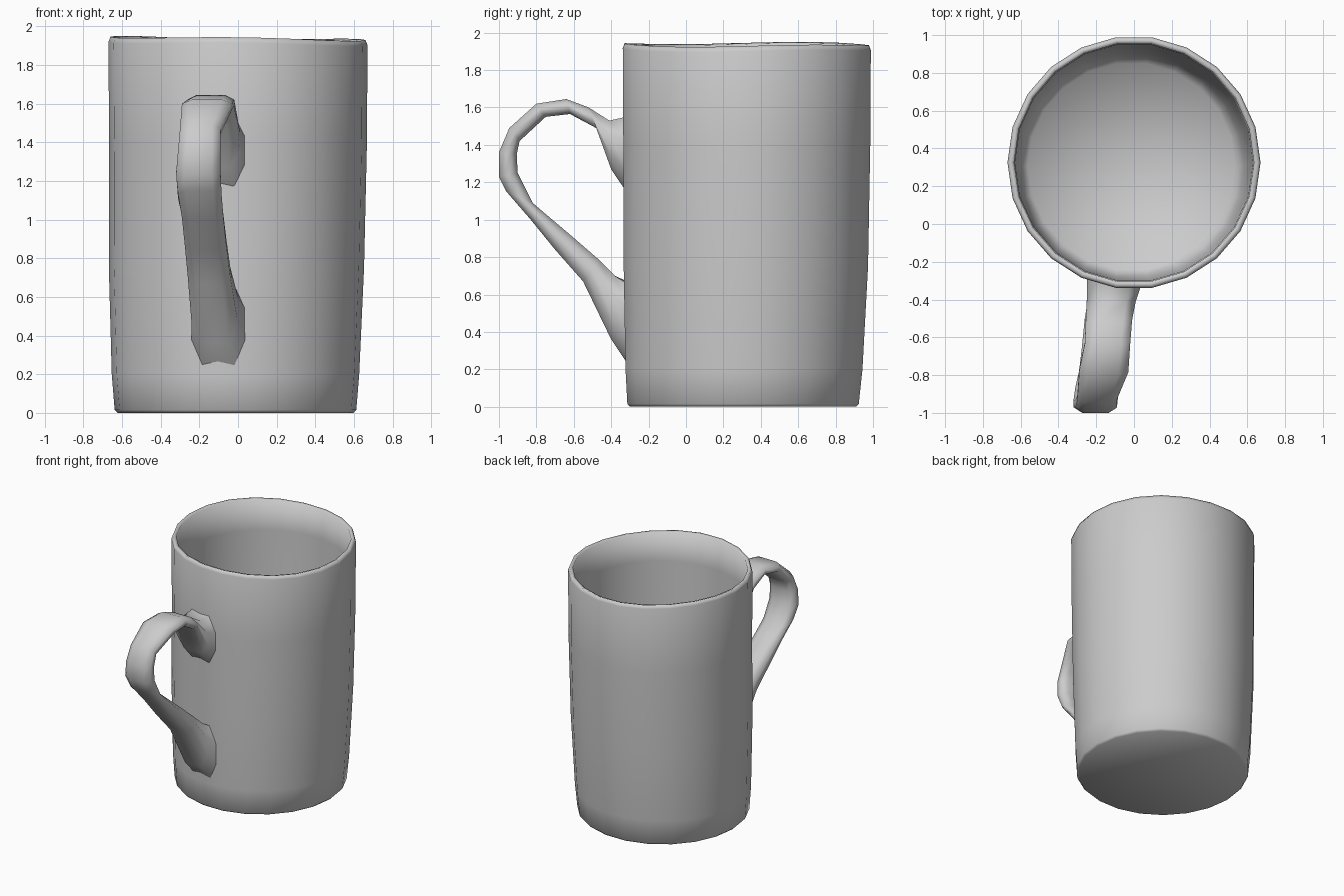
import bpy, bmesh, math

cube = bpy.data.objects.get("Cube")
if cube:
    bpy.data.objects.remove(cube, do_unlink=True)

SIDES = 22

# One plain grey glaze
glaze = bpy.data.materials.new("grey_glaze")
glaze.use_nodes = True
GREY = (0.6, 0.6, 0.6, 1)
glaze.diffuse_color = GREY
glaze.node_tree.nodes["Principled BSDF"].inputs["Base Color"].default_value = GREY


def loft(name, rings, cap_points=()):
    """Skin a list of closed rings; cap first and last with fans."""
    bm = bmesh.new()
    loops = [[bm.verts.new(p) for p in ring] for ring in rings]
    n = len(loops[0])
    for a, b in zip(loops, loops[1:]):
        for i in range(n):
            j = (i + 1) % n
            bm.faces.new((a[i], a[j], b[j], b[i]))
    for loop, point in zip((loops[0], loops[-1]), cap_points):
        centre = bm.verts.new(point)
        for i in range(n):
            bm.faces.new((loop[i], loop[(i + 1) % n], centre))
    bmesh.ops.recalc_face_normals(bm, faces=bm.faces)
    mesh = bpy.data.meshes.new(name)
    bm.to_mesh(mesh)
    bm.free()
    mesh.materials.append(glaze)
    for poly in mesh.polygons:
        poly.use_smooth = True
    obj = bpy.data.objects.new(name, mesh)
    bpy.context.collection.objects.link(obj)
    return obj


def cup_ring(radius, z, cx, cy):
    """Circle of the cup wall; the rim tilts and waves slightly."""
    ring = []
    for i in range(SIDES):
        a = math.tau * i / SIDES
        x, y = cx + radius * math.cos(a), cy + radius * math.sin(a)
        wave = (0.006 * math.sin(3 * a) - 0.013 * x) if z > 1.9 else 0
        ring.append((x, y, z + wave))
    return ring


# Cup: outer wall up, over the rim, inner wall down to the floor
profile = [
    (0.61, 0.0, -0.013, 0.305),
    (0.625, 0.015, -0.013, 0.305),
    (0.64, 0.2, -0.013, 0.31),
    (0.66, 0.75, -0.008, 0.32),
    (0.667, 1.4, 0.0, 0.325),
    (0.67, 1.91, 0.0, 0.325),
    (0.66, 1.937, 0.0, 0.325),
    (0.635, 1.93, 0.0, 0.325),
    (0.63, 1.7, 0.0, 0.325),
    (0.62, 0.75, -0.008, 0.32),
    (0.595, 0.15, -0.013, 0.31),
    (0.55, 0.06, -0.013, 0.305),
]
loft("cup", [cup_ring(*p) for p in profile],
     [(-0.013, 0.305, 0.0), (-0.013, 0.305, 0.05)])

# Handle sections: outer y, z, inner y, z, then left and right x
sections = [
    (-0.32, 1.55, -0.32, 1.15, -0.25, 0.04),
    (-0.41, 1.53, -0.40, 1.27, -0.25, 0.01),
    (-0.52, 1.60, -0.48, 1.49, -0.255, -0.01),
    (-0.64, 1.645, -0.62, 1.565, -0.26, -0.02),
    (-0.80, 1.62, -0.75, 1.55, -0.29, -0.03),
    (-0.945, 1.49, -0.89, 1.42, -0.30, -0.09),
    (-1.0, 1.36, -0.905, 1.35, -0.31, -0.09),
    (-1.0, 1.23, -0.90, 1.25, -0.32, -0.09),
    (-0.96, 1.15, -0.82, 1.09, -0.31, -0.085),
    (-0.83, 1.0, -0.75, 1.03, -0.29, -0.075),
    (-0.70, 0.84, -0.62, 0.92, -0.275, -0.06),
    (-0.55, 0.67, -0.47, 0.79, -0.26, -0.04),
    (-0.40, 0.36, -0.38, 0.70, -0.24, 0.0),
    (-0.33, 0.24, -0.33, 0.66, -0.24, 0.04),
]
OUTLINE = [(1, 0.4), (0.6, 1), (-0.6, 1), (-1, 0.4),
           (-1, -0.4), (-0.6, -1), (0.6, -1), (1, -0.4)]


def handle_ring(section, on_wall):
    yo, zo, yi, zi, xl, xr = section
    ring = []
    for u, v in OUTLINE:
        x = (xl + xr) / 2 + u * (xr - xl) / 2
        t = (1 + v) / 2
        y, z = yi + t * (yo - yi), zi + t * (zo - zi)
        if on_wall:  # end sunk just inside the curved wall
            y = 0.325 - math.sqrt(0.645 ** 2 - x * x)
        ring.append((x, y, z))
    return ring


last = len(sections) - 1
loft("handle", [handle_ring(s, i in (0, last)) for i, s in enumerate(sections)])
